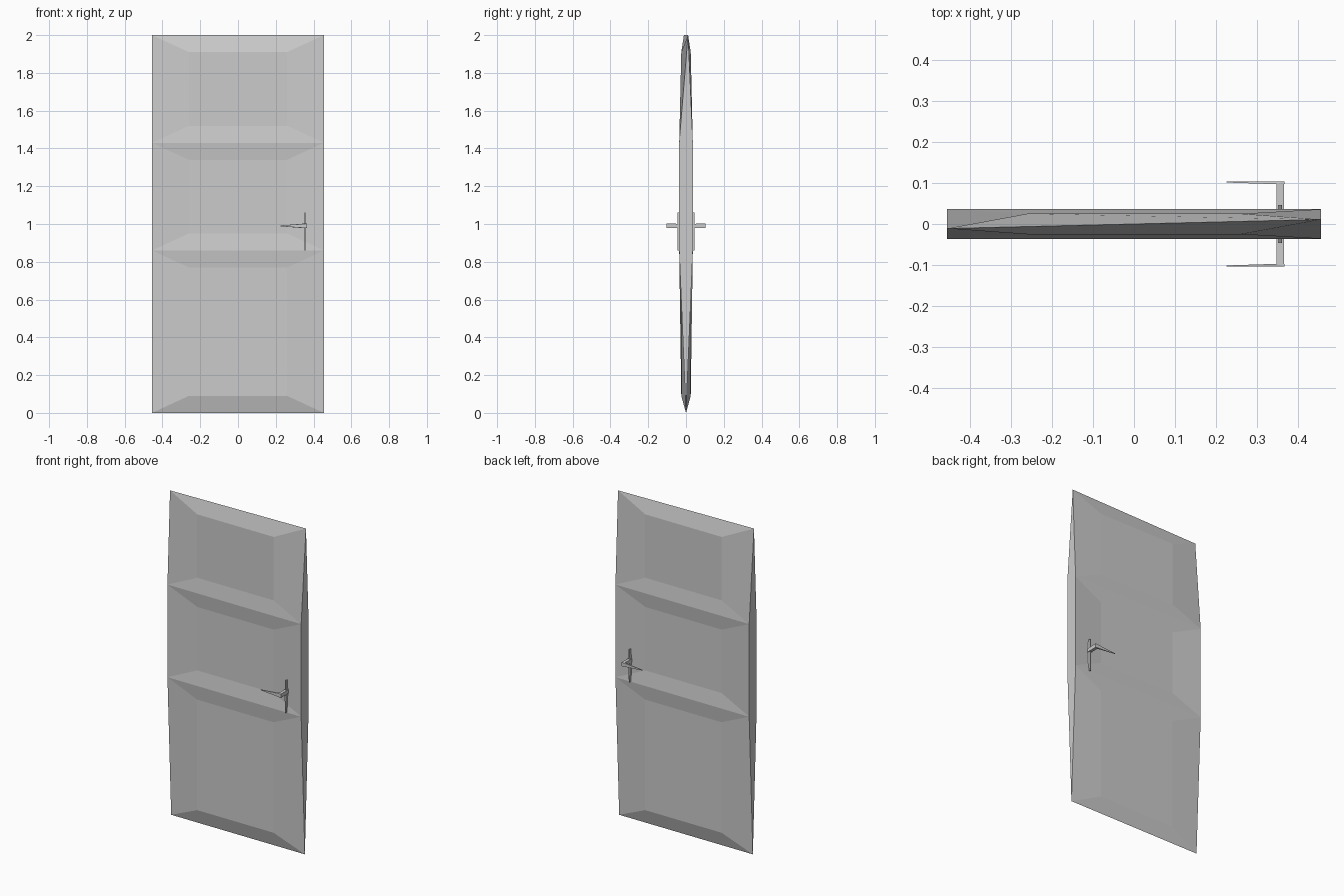
import bpy, bmesh

if "Cube" in bpy.data.objects:
    bpy.data.objects.remove(bpy.data.objects["Cube"])

HALF_W, PANEL_X = 0.455, 0.26
THICK, INSET_Y = 0.036, 0.025


def make_object(name, bm):
    bmesh.ops.remove_doubles(bm, verts=bm.verts, dist=1e-5)
    bmesh.ops.recalc_face_normals(bm, faces=bm.faces)
    mesh = bpy.data.meshes.new(name)
    bm.to_mesh(mesh)
    bm.free()
    obj = bpy.data.objects.new(name, mesh)
    bpy.context.collection.objects.link(obj)
    return obj


def bridge(bm, a, b):
    """Quads between two closed rings of vertices."""
    n = len(a)
    for i in range(n):
        j = (i + 1) % n
        bm.faces.new((a[i], a[j], b[j], b[i]))


# Door leaf: ridged slab with three bevelled panels per side,
# top and bottom pinched to an edge (the top one runs slightly diagonal)
bm = bmesh.new()
rails = [(0.0, 0.0, 0.0), (0.86, THICK, 0.0), (1.43, THICK, 0.0), (2.0, 0.0, 0.011)]
panels = [(0.09, 0.77), (0.95, 1.34), (1.52, 1.91)]
edge = {}
for i, (z, half_y, skew) in enumerate(rails):
    for sx in (-1, 1):
        shared = bm.verts.new((sx * HALF_W, sx * skew, z)) if half_y == 0 else None
        for sy in (-1, 1):
            edge[i, sx, sy] = shared or bm.verts.new((sx * HALF_W, sy * half_y, z))
for sy in (-1, 1):
    for i, (z0, z1) in enumerate(panels):
        outer = [edge[i, -1, sy], edge[i, 1, sy], edge[i + 1, 1, sy], edge[i + 1, -1, sy]]
        inner = [bm.verts.new((x, sy * INSET_Y, z)) for x, z in
                 ((-PANEL_X, z0), (PANEL_X, z0), (PANEL_X, z1), (-PANEL_X, z1))]
        bridge(bm, outer, inner)
        bm.faces.new(inner)
for sx in (-1, 1):
    bm.faces.new([edge[0, sx, -1], edge[1, sx, -1], edge[2, sx, -1],
                  edge[3, sx, -1], edge[2, sx, 1], edge[1, sx, 1]])
make_object("door_leaf", bm)


# Handles: the same lever and backplate on both sides
for side, sy in (("front", -1), ("back", 1)):
    # Lever: spindle, mitred corner, pointed tip (inner xy, outer xy, half height)
    bm = bmesh.new()
    sections = [((0.347, 0.03), (0.365, 0.03), 0.011),
                ((0.347, 0.097), (0.366, 0.104), 0.012),
                ((0.225, 0.101), (0.225, 0.103), 0.002)]
    rings = []
    for (xi, yi), (xo, yo), h in sections:
        rings.append([bm.verts.new((x, sy * y, 0.99 + dz)) for x, y, dz in
                      ((xi, yi, -h), (xo, yo, -h), (xo, yo, h), (xi, yi, h))])
    for a, b in zip(rings, rings[1:]):
        bridge(bm, a, b)
    bm.faces.new(rings[0])
    bm.faces.new(rings[-1])
    make_object(side + "_lever", bm)

    # Backplate: slim tapered strip
    bm = bmesh.new()
    profile = [(0.351, 0.86), (0.357, 0.86), (0.361, 0.99),
               (0.358, 1.06), (0.353, 1.06), (0.350, 0.99)]
    rings = [[bm.verts.new((x, sy * y, z)) for x, z in profile] for y in (0.02, 0.046)]
    bridge(bm, *rings)
    for r in rings:
        bm.faces.new(r)
    make_object(side + "_backplate", bm)
